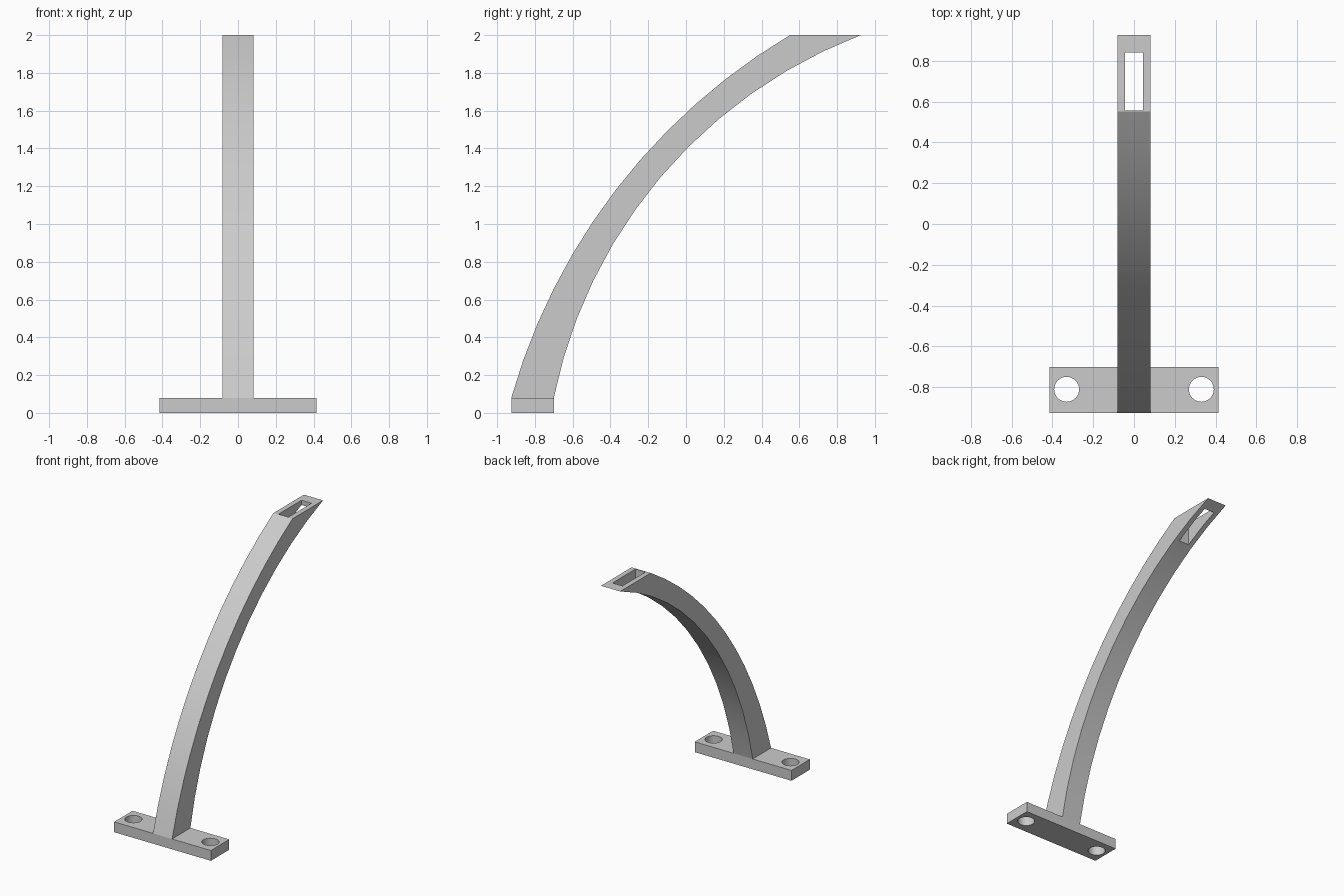
import bpy, bmesh, math
from mathutils import Vector

if "Cube" in bpy.data.objects:
    bpy.data.objects.remove(bpy.data.objects["Cube"])

grey = bpy.data.materials.new("light_grey")
grey.use_nodes = True
grey.diffuse_color = (0.6, 0.6, 0.6, 1)
grey.node_tree.nodes["Principled BSDF"].inputs["Base Color"].default_value = (0.6, 0.6, 0.6, 1)


def finish(name, bm):
    bmesh.ops.recalc_face_normals(bm, faces=bm.faces)
    mesh = bpy.data.meshes.new(name)
    bm.to_mesh(mesh)
    bm.free()
    mesh.materials.append(grey)
    obj = bpy.data.objects.new(name, mesh)
    bpy.context.collection.objects.link(obj)
    return obj


def box(name, low, high):
    low, high = Vector(low), Vector(high)
    bm = bmesh.new()
    bmesh.ops.create_cube(bm, size=1)
    bmesh.ops.scale(bm, vec=high - low, verts=bm.verts)
    bmesh.ops.translate(bm, vec=(low + high) / 2, verts=bm.verts)
    return finish(name, bm)


def activate(obj):
    bpy.ops.object.select_all(action='DESELECT')
    obj.select_set(True)
    bpy.context.view_layer.objects.active = obj


def cut(obj, cutter):
    activate(obj)
    mod = obj.modifiers.new("cut", 'BOOLEAN')
    mod.operation, mod.solver, mod.object = 'DIFFERENCE', 'EXACT', cutter
    bpy.ops.object.modifier_apply(modifier=mod.name)
    bpy.data.objects.remove(cutter)


def arc(start, end, sag, steps):
    """Circular arc in the y-z plane, bulging up and to the front."""
    start, end = Vector(start), Vector(end)
    chord = end - start
    half = chord.length / 2
    radius = (half ** 2 + sag ** 2) / (2 * sag)
    along = chord.normalized()
    normal = Vector((-along.y, along.x))
    centre = (start + end) / 2 + normal * (sag - radius)
    sweep = math.asin(half / radius)
    angles = [sweep * (2 * i / steps - 1) for i in range(steps + 1)]
    return [centre + radius * (math.sin(a) * along + math.cos(a) * normal) for a in angles]


# Mounting plate with two screw holes
base_top = 0.08
base_plate = box("base_plate", (-0.415, -0.925, 0), (0.415, -0.7, base_top))
for side in (-1, 1):
    bm = bmesh.new()
    bmesh.ops.create_cone(bm, cap_ends=True, segments=32, radius1=0.061, radius2=0.061, depth=1)
    bmesh.ops.translate(bm, vec=(side * 0.33, -0.81, 0), verts=bm.verts)
    cut(base_plate, finish("screw_hole", bm))

# Curved arm: rings of four corners joined into a strip, flat at both ends
half_width = 0.082
outer = arc((-0.925, base_top), (0.55, 2), 0.232, 12)
inner = arc((-0.7, base_top), (0.925, 2), 0.323, 12)
bm = bmesh.new()
rings = []
for o, i in zip(outer, inner):
    corners = ((-half_width, o), (half_width, o), (half_width, i), (-half_width, i))
    rings.append([bm.verts.new((x, p.x, p.y)) for x, p in corners])
for a, b in zip(rings, rings[1:]):
    for k in range(4):
        n = (k + 1) % 4
        bm.faces.new((a[k], a[n], b[n], b[k]))
bm.faces.new(rings[0])
bm.faces.new(rings[-1])
curved_arm = finish("curved_arm", bm)

# Vertical slot through the tip
cut(curved_arm, box("tip_slot", (-0.043, 0.557, 1.5), (0.043, 0.84, 2.2)))

for obj in (base_plate, curved_arm):
    activate(obj)
    bpy.ops.object.shade_smooth_by_angle(angle=math.radians(30))
